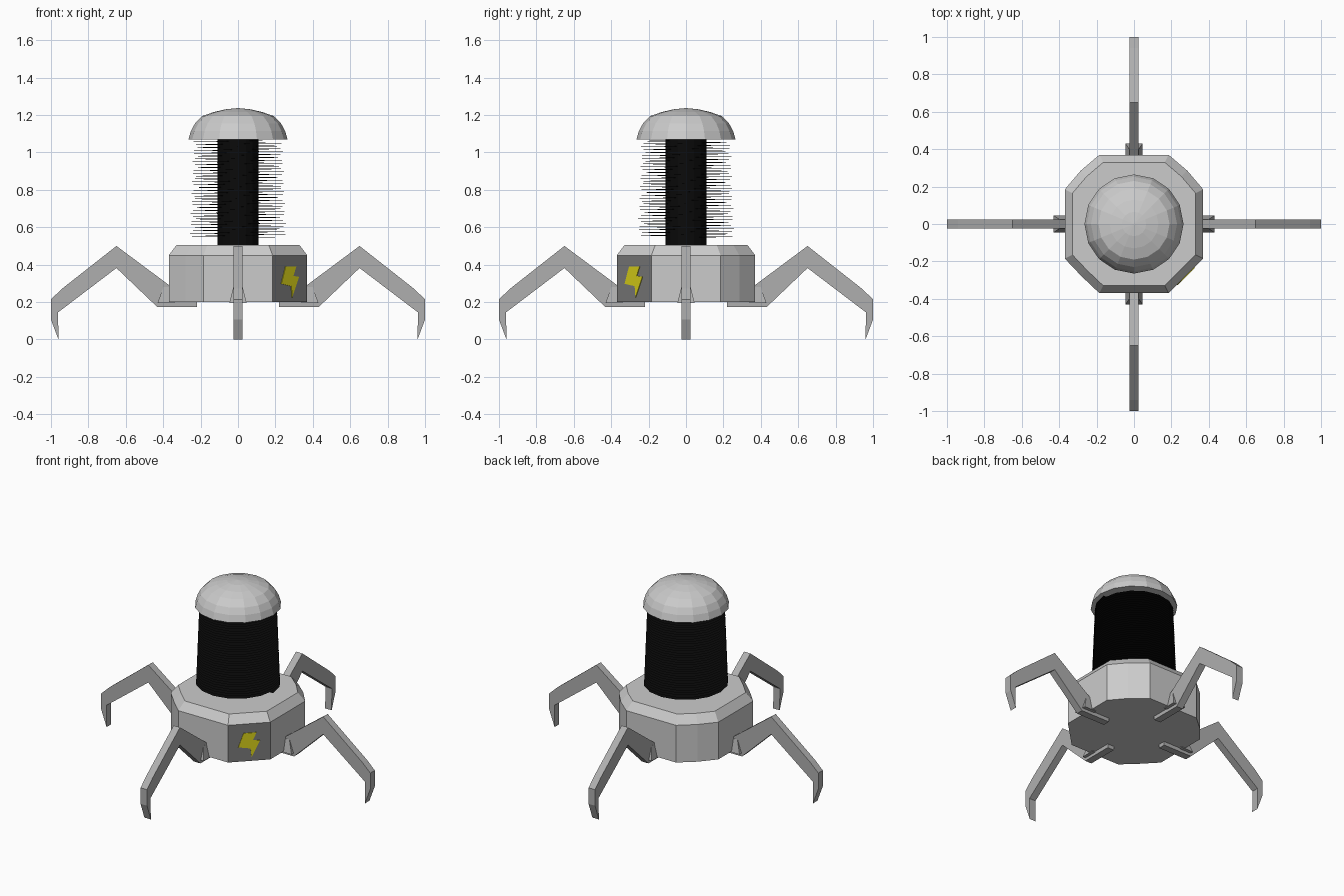
import bpy, bmesh, math
from mathutils import Matrix, Vector

if "Cube" in bpy.data.objects:
    bpy.data.objects.remove(bpy.data.objects["Cube"])


def material(name, r, g, b):
    m = bpy.data.materials.new(name)
    m.diffuse_color = (r, g, b, 1)
    m.use_nodes = True
    m.node_tree.nodes["Principled BSDF"].inputs["Base Color"].default_value = m.diffuse_color
    return m


BODY = material("light grey metal", 0.60, 0.60, 0.60)
LEG = material("mid grey metal", 0.43, 0.43, 0.43)
PANEL = material("dark grey panel", 0.20, 0.20, 0.20)
BLACK = material("black coil", 0.003, 0.003, 0.003)
YELLOW = material("yellow", 0.70, 0.64, 0.01)


def make(name, verts, faces, *mats, fix=True):
    me = bpy.data.meshes.new(name)
    me.from_pydata(verts, [], faces)
    if fix:
        bm = bmesh.new()
        bm.from_mesh(me)
        bmesh.ops.recalc_face_normals(bm, faces=bm.faces)
        bm.to_mesh(me)
        bm.free()
    for m in mats:
        me.materials.append(m)
    ob = bpy.data.objects.new(name, me)
    bpy.context.collection.objects.link(ob)
    return ob


def loft(name, rings, *mats):
    """Skin equal-length rings of points and cap both ends."""
    n = len(rings[0])
    verts = [p for r in rings for p in r]
    faces = [list(range(n)), list(range((len(rings) - 1) * n, len(rings) * n))]
    for k in range(len(rings) - 1):
        for i in range(n):
            j = (i + 1) % n
            faces.append((k * n + i, k * n + j, (k + 1) * n + j, (k + 1) * n + i))
    return make(name, verts, faces, *mats)


def circle(r, z, n=16):
    return [(r * math.cos(2 * math.pi * i / n), r * math.sin(2 * math.pi * i / n), z) for i in range(n)]


# Base housing: cut-corner square, plain corners slightly bulged, one flat panel corner
outline = [(0.185, -0.37), (0.37, -0.185), (0.37, 0.185), (0.285, 0.285), (0.185, 0.37),
           (-0.185, 0.37), (-0.285, 0.285), (-0.37, 0.185), (-0.37, -0.185),
           (-0.28, -0.28), (-0.185, -0.37)]
base = loft("base_housing", [[(x * s, y * s, z) for x, y in outline]
                             for s, z in ((1, 0.20), (1, 0.45), (0.89, 0.505))], BODY, PANEL)
diag = Vector((1, -1, 0)).normalized()
for p in base.data.polygons:
    if p.normal.dot(diag) > 0.99:
        p.material_index = 1

# Lightning bolt plate on the panel
bolt = [(-0.035, 0.39), (0.045, 0.39), (0.023, 0.34), (0.066, 0.335),
        (0.014, 0.225), (0.008, 0.285), (-0.068, 0.298)]
side = Vector((1, 1, 0)).normalized()
mid = Vector((0.2775, -0.2775, 0))
loft("bolt_sign", [[mid + side * u + diag * d + Vector((0, 0, z)) for u, z in bolt]
                   for d in (-0.002, 0.004)], YELLOW)

# Coil: solid core with a tightly wound flat ribbon
loft("coil_core", [circle(0.11, 0.50), circle(0.11, 1.08)], BLACK)
turns, seg = 34, 16
verts, faces = [], []
for i in range(turns * seg + 1):
    t = i / (turns * seg)
    a = 2 * math.pi * i / seg
    z = 0.545 + 0.52 * t
    for r in (0.10, 0.26 - 0.02 * t):
        verts.append((r * math.cos(a), r * math.sin(a), z))
    if i:
        k = 2 * i
        faces.append((k - 2, k - 1, k + 1, k))
make("coil_winding", verts, faces, BLACK, fix=False)

# Domed cap
loft("dome_cap", [circle(r, z) for r, z in
     ((0.265, 1.07), (0.252, 1.115), (0.23, 1.155), (0.19, 1.195),
      (0.13, 1.216), (0.065, 1.231), (0.004, 1.237))], BODY)

# Four bent legs with a small flared bracket where each meets the base
leg = [(0.22, 0.175), (0.433, 0.175), (0.65, 0.382), (0.962, 0.145), (0.96, 0.0),
       (1.0, 0.107), (1.0, 0.215), (0.94, 0.272), (0.65, 0.5), (0.365, 0.288), (0.22, 0.21)]
for name, turn in (("right", 0), ("back", 90), ("left", 180), ("front", 270)):
    rot = Matrix.Rotation(math.radians(turn), 4, 'Z')
    ob = loft(name + "_leg", [[(x, y, z) for x, z in leg] for y in (-0.024, 0.024)], LEG)
    ob.matrix_world = rot
    ob = loft(name + "_leg_bracket",
              [[(0.34, -w, z), (x, -w, z), (x, w, z), (0.34, w, z)]
               for w, x, z in ((0.046, 0.43, 0.195), (0.025, 0.40, 0.28))], LEG)
    ob.matrix_world = rot
